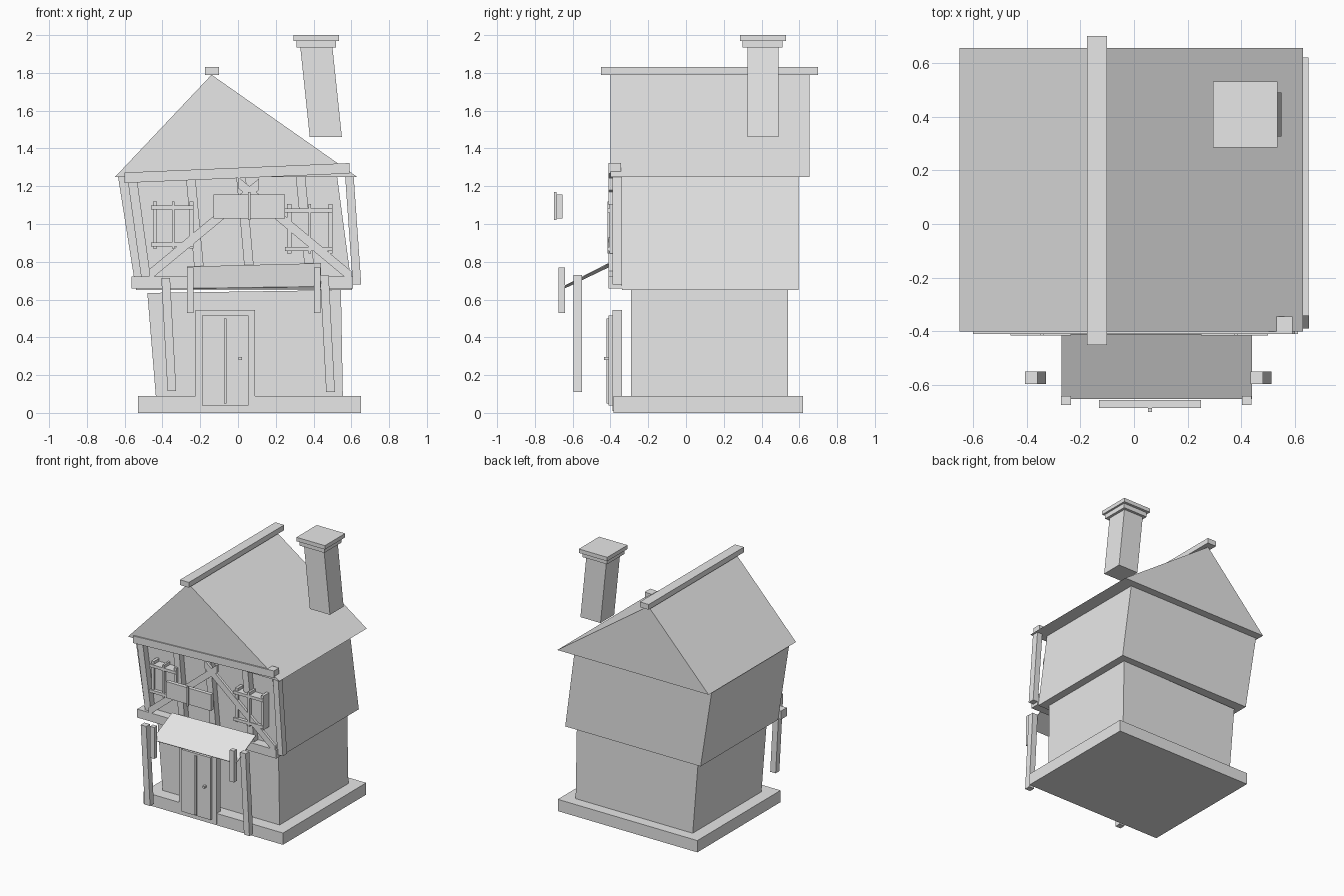
import bpy
import bmesh

cube = bpy.data.objects.get("Cube")
if cube:
    bpy.data.objects.remove(cube, do_unlink=True)

grey = bpy.data.materials.new("plain grey")
grey.use_nodes = True
grey.diffuse_color = (0.8, 0.8, 0.8, 1)
for node in grey.node_tree.nodes:
    if node.type == 'BSDF_PRINCIPLED':
        node.inputs["Base Color"].default_value = grey.diffuse_color


def finish(name, bm):
    bmesh.ops.recalc_face_normals(bm, faces=bm.faces[:])
    mesh = bpy.data.meshes.new(name)
    bm.to_mesh(mesh)
    bm.free()
    mesh.materials.append(grey)
    obj = bpy.data.objects.new(name, mesh)
    bpy.context.collection.objects.link(obj)
    return obj


def prism(name, outline, front, back):
    """Extrude an (x, z) outline from the front depth to the back depth."""
    bm = bmesh.new()
    face = bm.faces.new([bm.verts.new((x, front, z)) for x, z in outline])
    grown = bmesh.ops.extrude_face_region(bm, geom=[face])["geom"]
    verts = [v for v in grown if isinstance(v, bmesh.types.BMVert)]
    bmesh.ops.translate(bm, verts=verts, vec=(0, back - front, 0))
    return finish(name, bm)


def box(name, left, right, low, high, front, back):
    outline = [(left, low), (right, low), (right, high), (left, high)]
    return prism(name, outline, front, back)


def post(name, foot, head, width, front, back):
    """Leaning upright with level ends."""
    (fx, fz), (hx, hz), w = foot, head, width / 2
    outline = [(fx - w, fz), (fx + w, fz), (hx + w, hz), (hx - w, hz)]
    return prism(name, outline, front, back)


def beam(name, start, end, height, front, back):
    """Sloping bar with plumb-cut ends."""
    (sx, sz), (ex, ez), h = start, end, height / 2
    outline = [(sx, sz - h), (ex, ez - h), (ex, ez + h), (sx, sz + h)]
    return prism(name, outline, front, back)


# Depth of the timber layer on the upper front wall
WALL, TIMBER, FACE = -0.34, -0.39, -0.41

# Main body: plinth, two crooked storeys and a lopsided roof
box("base_plinth", -0.53, 0.65, 0, 0.09, -0.385, 0.62)
prism("ground_floor", [(-0.435, 0.09), (0.555, 0.09), (0.545, 0.65), (-0.48, 0.635)],
      -0.29, 0.54)
prism("upper_floor", [(-0.54, 0.65), (0.605, 0.65), (0.525, 1.25), (-0.635, 1.25)],
      WALL, 0.595)
prism("roof", [(-0.65, 1.25), (0.63, 1.25), (-0.14, 1.79)], -0.4, 0.655)
box("ridge_cap", -0.175, -0.1, 1.79, 1.83, -0.45, 0.7)

# Leaning chimney with a stepped cap
post("chimney_shaft", (0.465, 1.46), (0.415, 1.935), 0.17, 0.325, 0.49)
box("chimney_collar", 0.31, 0.52, 1.935, 1.97, 0.3, 0.51)
box("chimney_cap", 0.295, 0.535, 1.97, 2, 0.285, 0.53)

# Horizontal timbers
beam("eave_beam", (-0.6, 1.245), (0.59, 1.295), 0.055, FACE, -0.345)
beam("sill_beam", (-0.565, 0.69), (0.61, 0.69), 0.065, FACE, WALL)

# Upright timbers
post("left_corner_post", (-0.485, 0.7), (-0.56, 1.24), 0.05, TIMBER, WALL)
post("left_wall_post", (-0.2, 0.7), (-0.25, 1.24), 0.05, TIMBER, WALL)
post("centre_wall_post", (0.065, 0.7), (0.015, 1.26), 0.05, TIMBER, WALL)
post("right_wall_post", (0.385, 0.7), (0.33, 1.26), 0.05, TIMBER, WALL)
post("right_corner_post", (0.63, 0.68), (0.59, 1.25), 0.045, TIMBER, WALL)

# Crossing diagonal braces
beam("left_brace", (-0.47, 0.73), (0.11, 1.21), 0.06, FACE, TIMBER)
beam("right_brace", (0.0, 1.22), (0.6, 0.72), 0.06, FACE, TIMBER)


def window(name, left, right, low, high):
    """Pane block with a frame, projecting rails and a central bar."""
    t = 0.022
    mid = (left + right) / 2
    box(name + "_pane", left + t, right - t, low + t, high - t, TIMBER, WALL)
    for side, x in (("left", left), ("right", right - t)):
        box(f"{name}_{side}_stile", x, x + t, low, high, -0.405, WALL)
    for side, z in (("lower", low + t), ("upper", high - t * 1.5)):
        box(f"{name}_{side}_rail", left - 0.01, right, z - t / 2, z + t / 2, -0.415, WALL)
    box(name + "_bar", mid - t / 3, mid + t / 3, low, high, -0.415, WALL)


window("left_window", -0.45, -0.235, 0.87, 1.12)
window("right_window", 0.26, 0.5, 0.845, 1.105)

# Door
box("door_frame", -0.225, 0.09, 0.01, 0.545, TIMBER, WALL)
box("door_leaf", -0.19, 0.055, 0.04, 0.515, FACE, TIMBER)
box("door_strip", -0.075, -0.06, 0.05, 0.5, -0.42, FACE)
box("door_knob", 0.003, 0.02, 0.28, 0.295, -0.435, FACE)

# Sloping awning over the door
bm = bmesh.new()
bm.faces.new([bm.verts.new(c) for c in (
    (-0.27, -0.65, 0.655), (0.44, -0.65, 0.665),
    (0.44, FACE, 0.788), (-0.27, FACE, 0.77))])
awning = finish("awning", bm)
awning.modifiers.new("thickness", 'SOLIDIFY').thickness = 0.005

# Short hanging posts and tall porch posts
for side, x in (("left", -0.253), ("right", 0.42)):
    post(side + "_hanging_post", (x, 0.53), (x, 0.77), 0.036, -0.675, -0.64)
post("left_porch_post", (-0.35, 0.115), (-0.383, 0.715), 0.046, -0.595, -0.55)
post("right_porch_post", (0.49, 0.11), (0.457, 0.73), 0.046, -0.595, -0.55)

# Hanging sign board with its bracket
box("sign_board", -0.13, 0.25, 1.03, 1.155, -0.685, -0.655)
box("sign_bracket", 0.053, 0.067, 1.02, 1.17, -0.7, -0.685)
